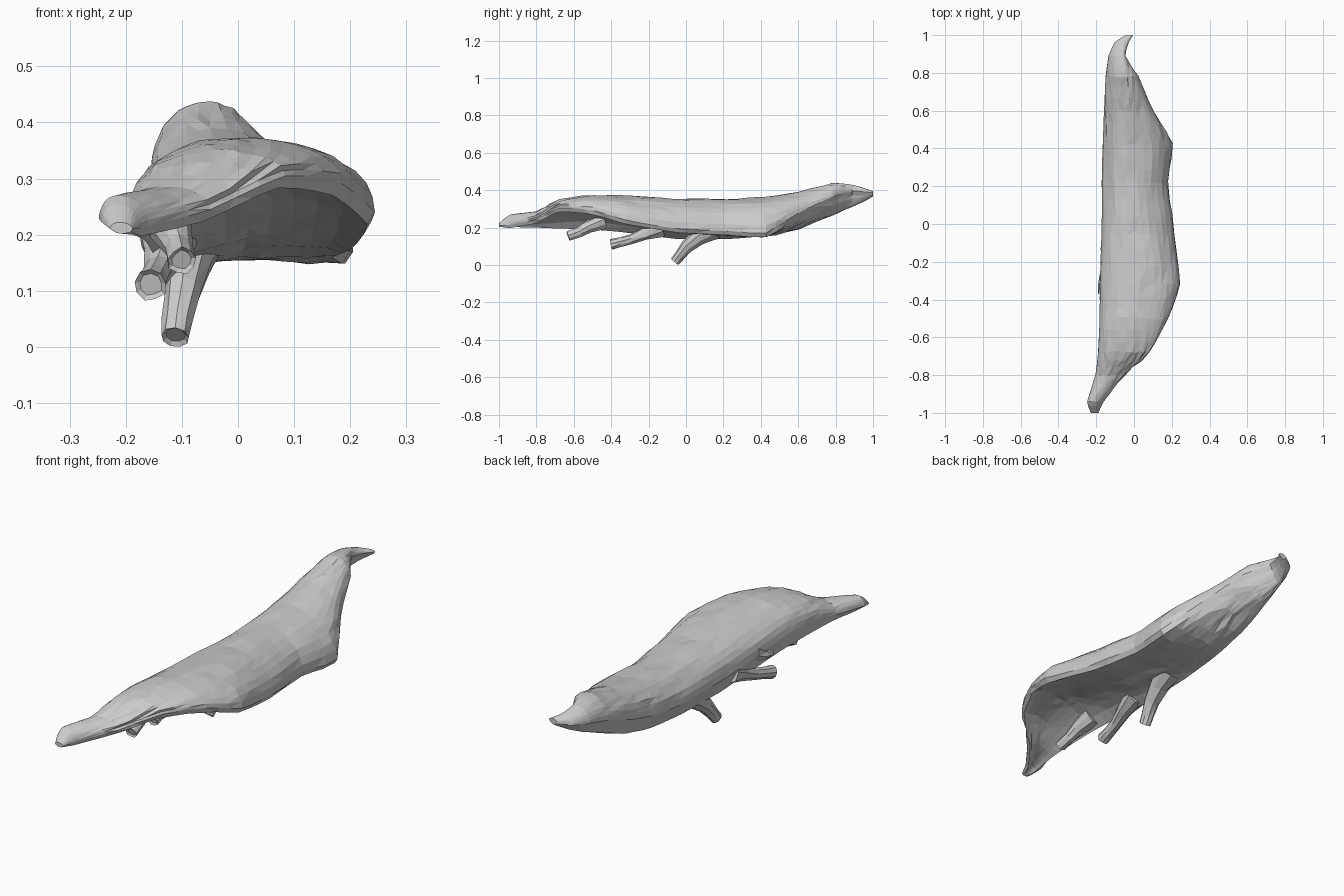
import bpy, bmesh, math, random
from mathutils import Vector, noise

if "Cube" in bpy.data.objects:
    bpy.data.objects.remove(bpy.data.objects["Cube"])

random.seed(4)

# Stations: y, left x, lip x, lip z, crown x, crown z, right x, right z, underside z
STATIONS = [
    (-1.00, -.228, -.215, .203, -.212, .222, -.188, .210, .202),
    (-0.94, -.248, -.215, .203, -.215, .270, -.160, .215, .222),
    (-0.80, -.203, -.188, .200, -.13, .288, -.050, .245, .238),
    (-0.68, -.190, -.175, .195, -.04, .350, .085, .305, .285),
    (-0.50, -.183, -.165, .190, .01, .374, .182, .292, .298),
    (-0.32, -.180, -.155, .172, .03, .369, .244, .240, .262),
    (-0.05, -.172, -.132, .140, .00, .353, .215, .195, .195),
    (0.22, -.170, -.122, .138, -.02, .352, .180, .182, .158),
    (0.42, -.166, -.118, .155, -.04, .363, .205, .170, .152),
    (0.60, -.160, -.120, .200, -.05, .390, .105, .275, .200),
    (0.78, -.150, -.118, .275, -.05, .436, .022, .365, .275),
    (0.89, -.135, -.108, .318, -.06, .428, -.045, .395, .320),
    (0.96, -.103, -.078, .345, -.055, .408, -.028, .390, .348),
    (1.00, -.045, -.035, .368, -.025, .394, -.005, .387, .370),
]
N_TOP, N_UNDER, STEPS = 17, 9, 3


def spline(a, b, c, d, t):
    """Catmull-Rom between b and c"""
    return .5 * (2 * b + (c - a) * t + (2 * a - 5 * b + 4 * c - d) * t * t
                 + (3 * b - a - 3 * c + d) * t ** 3)


def station_rows():
    last = len(STATIONS) - 1
    for i in range(last):
        p = [STATIONS[max(0, min(last, i + k))] for k in (-1, 0, 1, 2)]
        for s in range(STEPS):
            t = s / STEPS
            yield [spline(*q, t) * .5 + (q[1] * (1 - t) + q[2] * t) * .5 for q in zip(*p)]
    yield list(STATIONS[-1])


def section(row):
    y, xl, lx, lz, xc, zc, xr, zr, zu = row
    zw = lz + .38 * (zc - lz)
    pts = [(Vector((lx, y, lz)), .3)]
    # weathered outer face, left flank over the crown to the right edge
    for k in range(N_TOP):
        a = math.pi * (1 - k / (N_TOP - 1))
        inner = 0 < k < N_TOP - 1
        c, s = math.cos(a), math.sin(a) ** .95 if inner else 0
        x = xc + c * ((xc - xl) if c < 0 else (xr - xc))
        side = zw if c < 0 else zr
        pts.append((Vector((x, y, side + (zc - side) * s)), 1 if inner else .4))
    # underside, hollow toward the front
    rim = min(.022, (zc - lz) * .25)
    start, lip = Vector((xr - rim * .6, y, zr - rim)), Vector((lx, y, lz))
    for k in range(N_UNDER):
        t = k / N_UNDER
        q = start.lerp(lip, t)
        q.z += (4 * t * (1 - t)) ** .75 * (zu - (start.z + lz) / 2)
        pts.append((q, 1.2 if k else .3))
    return pts


def bark_offset(p, amount):
    """Long grain: quick change across, slow change along y"""
    g = noise.noise(Vector((p.x * 45, p.y * 4, p.z * 45)))
    lump = noise.noise(p * 8)
    return amount * (.006 * g + .006 * lump)


def loft(name, rings):
    bm = bmesh.new()
    loops = [[bm.verts.new(p) for p in r] for r in rings]
    n = len(loops[0])
    for a, b in zip(loops, loops[1:]):
        for k in range(n):
            bm.faces.new((a[k], a[(k + 1) % n], b[(k + 1) % n], b[k]))
    bm.faces.new(loops[0][::-1])
    bm.faces.new(loops[-1])
    bmesh.ops.triangulate(bm, faces=bm.faces[:])
    bmesh.ops.recalc_face_normals(bm, faces=bm.faces[:])
    me = bpy.data.meshes.new(name)
    bm.to_mesh(me)
    bm.free()
    ob = bpy.data.objects.new(name, me)
    bpy.context.collection.objects.link(ob)
    return ob


# Main slab of wood
rings = []
for row in station_rows():
    pts = section(row)
    mid = sum((p for p, _ in pts), Vector()) / len(pts)
    fade = min(1, (1 - abs(row[0])) * 3)
    ring = []
    for p, amount in pts:
        out = p - mid
        out.y = 0
        q = p + out.normalized() * bark_offset(p, amount) * fade
        q.y += random.uniform(-.009, .009) * fade
        ring.append(q)
    rings.append(ring)
loft("bark_slab", rings)


def branch(name, path, radii, sides=9):
    """Broken branch stub swept along a path, with a slightly hollow end"""
    path = [Vector(p) for p in path]
    rings = []
    for i, p in enumerate(path):
        d = (path[min(i + 1, len(path) - 1)] - path[max(i - 1, 0)]).normalized()
        u = d.cross(Vector((1, 0, 0))).normalized()
        v = d.cross(u)
        rings.append([p + (u * math.cos(a) + v * math.sin(a)) * radii[i] * random.uniform(.9, 1.1)
                      for a in (k * math.tau / sides for k in range(sides))])
    end = path[-1]
    back = (path[-2] - end).normalized() * .006
    rings.append([end + (p - end) * .7 + back for p in rings[-1]])
    return loft(name, rings)


# Three broken branch stubs hanging from the left underside
rear = branch("rear_branch",
              [(-.085, .15, .195), (-.09, .07, .150), (-.098, .005, .100), (-.108, -.035, .052), (-.112, -.058, .022)],
              [.062, .045, .033, .028, .025])
branch("middle_branch",
       [(-.12, -.13, .205), (-.13, -.22, .168), (-.142, -.29, .138), (-.15, -.35, .122), (-.156, -.40, .110)],
       [.056, .037, .027, .026, .028])
branch("front_branch",
       [(-.13, -.44, .235), (-.115, -.52, .203), (-.105, -.57, .175), (-.10, -.63, .153)],
       [.045, .034, .027, .025])
# Small knot on the left flank above the stubs
branch("small_knot",
       [(-.15, -.28, .240), (-.168, -.33, .222), (-.180, -.37, .212)], [.035, .022, .012], 7)

# Rest the lowest stub exactly on the ground
low = min(v.co.z for v in rear.data.vertices)
for v in rear.data.vertices:
    v.co.z -= low * max(0, 1 - v.co.z / .12)
